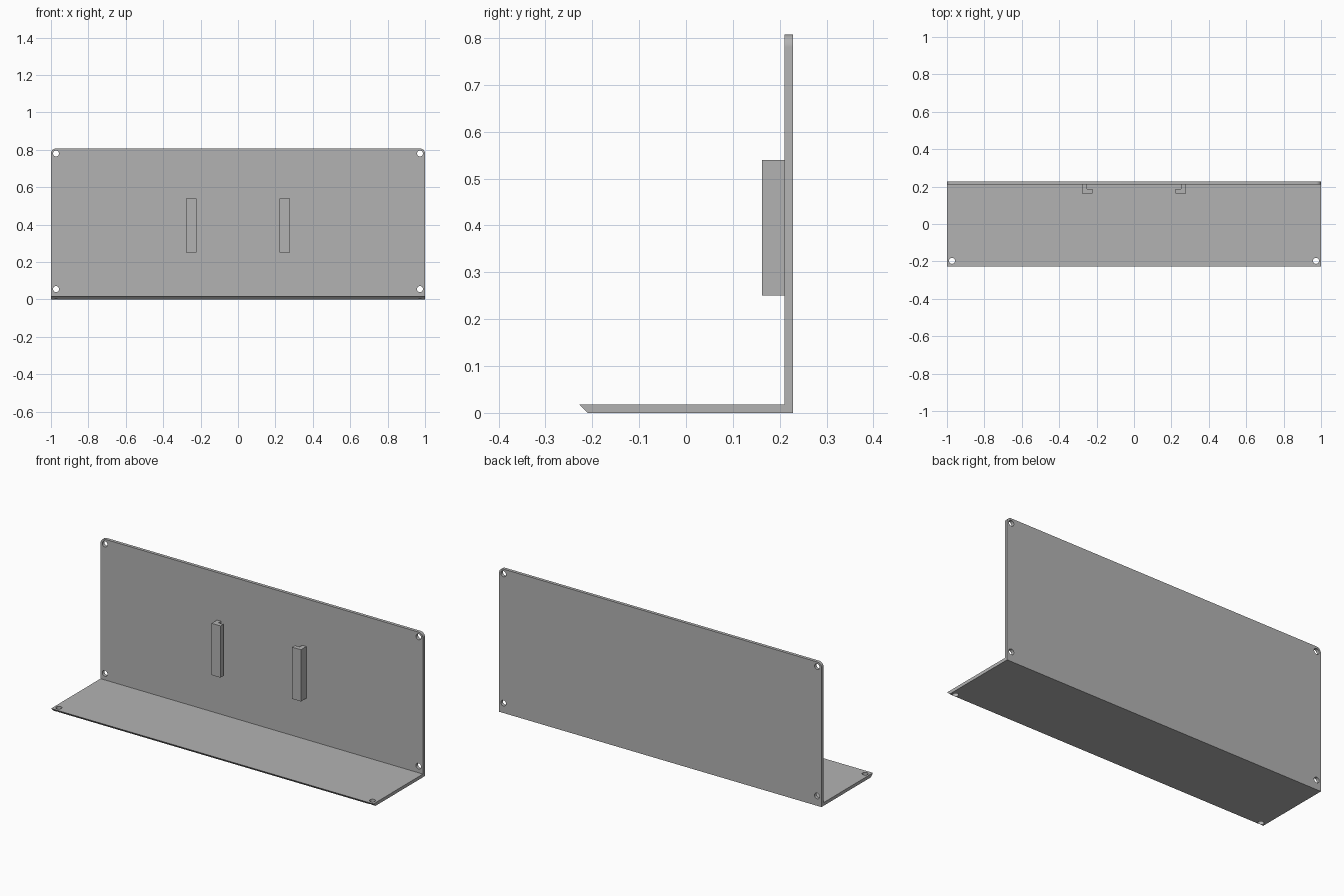
import bpy
import bmesh
from math import radians
from mathutils import Matrix, Vector

cube = bpy.data.objects.get("Cube")
if cube:
    bpy.data.objects.remove(cube, do_unlink=True)

BACK, WALL_FRONT, LIP = 0.228, 0.21, -0.228
THICK, HEIGHT = 0.018, 0.807
HOLE_X, HOLE_R, CORNER_R = 0.973, 0.016, 0.027

grey = bpy.data.materials.new("plain grey")
grey.use_nodes = True
colour = (0.45, 0.45, 0.45, 1)
grey.diffuse_color = colour
grey.node_tree.nodes["Principled BSDF"].inputs["Base Color"].default_value = colour


def make_object(name, bm):
    bmesh.ops.recalc_face_normals(bm, faces=bm.faces)
    mesh = bpy.data.meshes.new(name)
    bm.to_mesh(mesh)
    bm.free()
    mesh.materials.append(grey)
    obj = bpy.data.objects.new(name, mesh)
    bpy.context.collection.objects.link(obj)
    return obj


def extrude(points, offset):
    """Closed prism from a flat outline."""
    bm = bmesh.new()
    face = bm.faces.new([bm.verts.new(p) for p in points])
    result = bmesh.ops.extrude_face_region(bm, geom=[face], use_keep_orig=True)
    moved = [g for g in result["geom"] if isinstance(g, bmesh.types.BMVert)]
    bmesh.ops.translate(bm, verts=moved, vec=offset)
    return bm


# L-shaped plate with a chamfered front lip
profile = [(LIP, THICK), (LIP + THICK, 0), (BACK, 0), (BACK, HEIGHT),
           (WALL_FRONT, HEIGHT), (WALL_FRONT, THICK)]
bm = extrude([(-1, y, z) for y, z in profile], (2, 0, 0))

# Rounded top corners of the wall
corners = [e for e in bm.edges
           if all(v.co.z > HEIGHT - 0.001 for v in e.verts)
           and abs(e.verts[0].co.x - e.verts[1].co.x) < 0.001]
bmesh.ops.bevel(bm, geom=corners, offset=CORNER_R, segments=8,
                profile=0.5, affect="EDGES")
bracket = make_object("bracket_plate", bm)

# Screw holes: four through the wall, two through the shelf
bm = bmesh.new()
turn = Matrix.Rotation(radians(90), 4, "X")
for x in (-HOLE_X, HOLE_X):
    places = [Matrix.Translation((x, 0.219, z)) @ turn for z in (0.055, 0.78)]
    places.append(Matrix.Translation((x, -0.197, 0.009)))
    for place in places:
        bmesh.ops.create_cone(bm, cap_ends=True, segments=32, radius1=HOLE_R,
                              radius2=HOLE_R, depth=0.06, matrix=place)
cutter = make_object("hole_cutter", bm)
cutter.hide_render = True

cut = bracket.modifiers.new("holes", "BOOLEAN")
cut.operation = "DIFFERENCE"
cut.solver = "EXACT"
cut.object = cutter
bpy.context.view_layer.update()
graph = bpy.context.evaluated_depsgraph_get()
drilled = bpy.data.meshes.new_from_object(bracket.evaluated_get(graph))
bracket.modifiers.clear()
bracket.data = drilled
bpy.data.objects.remove(cutter, do_unlink=True)

# Pair of hooked rails facing each other on the wall
hook = [(0.277, WALL_FRONT), (0.277, 0.162), (0.222, 0.162),
        (0.222, 0.187), (0.252, 0.187), (0.252, WALL_FRONT)]
for side, name in ((1, "left_rail"), (-1, "right_rail")):
    make_object(name, extrude([(side * x, y, 0.25) for x, y in hook], Vector((0, 0, 0.29))))

# Smooth hole walls and corners, crisp plate edges
bpy.ops.object.select_all(action="DESELECT")
bracket.select_set(True)
bpy.context.view_layer.objects.active = bracket
bpy.ops.object.shade_smooth_by_angle(angle=radians(30))
